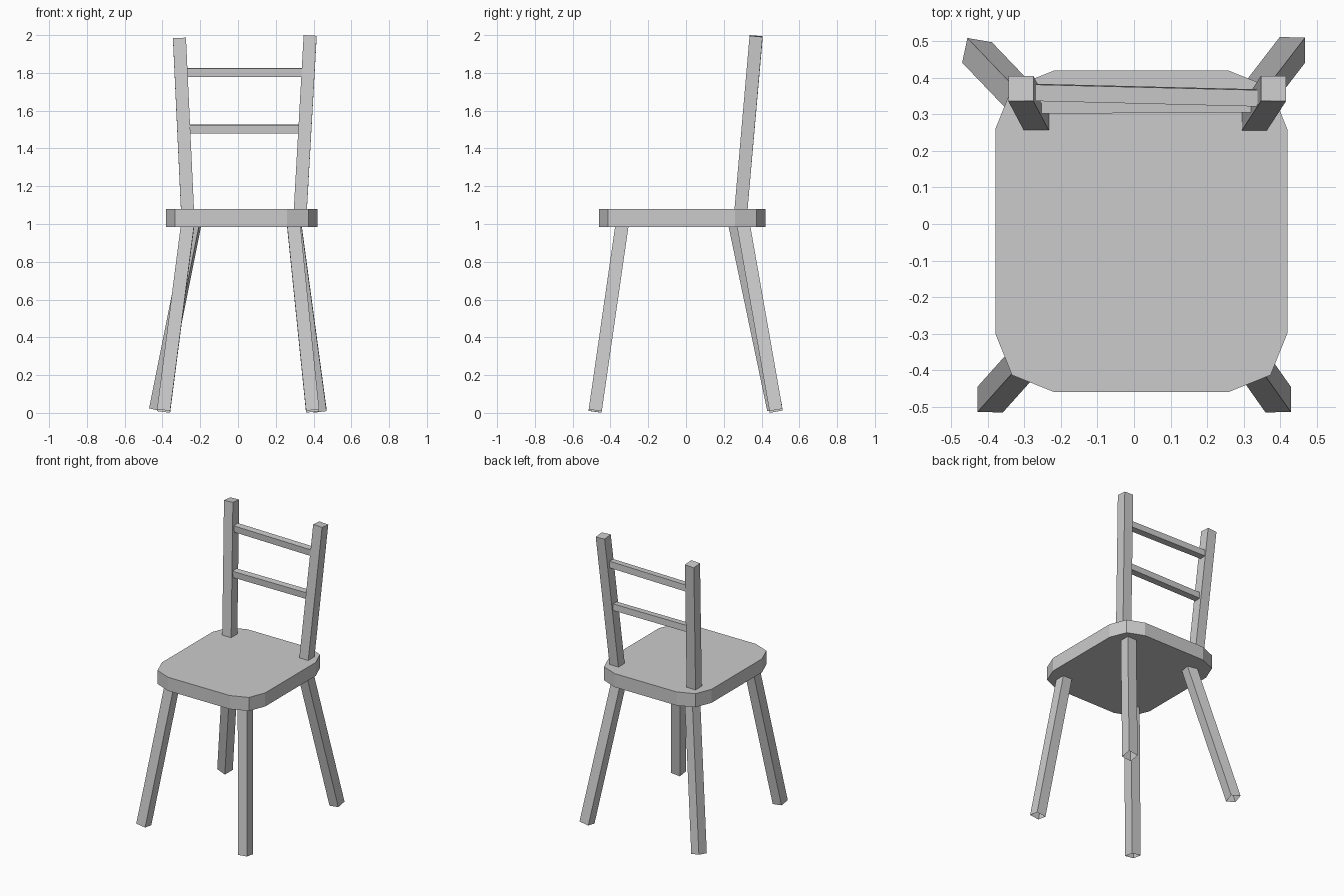
import bpy, bmesh, math
from mathutils import Vector, Matrix

if "Cube" in bpy.data.objects:
    bpy.data.objects.remove(bpy.data.objects["Cube"])


def finish(name, bm):
    mesh = bpy.data.meshes.new(name)
    bm.to_mesh(mesh)
    bm.free()
    obj = bpy.data.objects.new(name, mesh)
    bpy.context.collection.objects.link(obj)
    return obj


def beam(name, start, end, size, side=(1, 0, 0), twist=0, open_start=False):
    """Square bar between two points, cut square to its own axis."""
    a, b = Vector(start), Vector(end)
    d = (b - a).normalized()
    s = Vector(side)
    u = (s - d * s.dot(d)).normalized()
    v = d.cross(u)
    frame = Matrix((u, v, d)).transposed().to_4x4()
    frame = frame @ Matrix.Rotation(math.radians(twist), 4, 'Z')
    bm = bmesh.new()
    bmesh.ops.create_cube(bm, size=1)
    if open_start:
        foot = [f for f in bm.faces if f.normal.z < -0.9]
        bmesh.ops.delete(bm, geom=foot, context='FACES_ONLY')
    scale = Matrix.Diagonal((size, size, (b - a).length, 1))
    bm.transform(Matrix.Translation((a + b) / 2) @ frame @ scale)
    return finish(name, bm)


# Seat: slab with two-segment rounded corners
x0, x1, y0, y1, r, c = -0.38, 0.42, -0.46, 0.42, 0.16, 0.046
outline = []
for x, y, sx, sy in ((x0, y0, 1, 1), (x1, y0, -1, 1), (x1, y1, -1, -1), (x0, y1, 1, -1)):
    corner = [(x, y + sy * r), (x + sx * c, y + sy * c), (x + sx * r, y)]
    outline += corner if sx == sy else corner[::-1]
bm = bmesh.new()
face = bm.faces.new([bm.verts.new((x, y, 0.985)) for x, y in outline])
top = bmesh.ops.extrude_face_region(bm, geom=[face], use_keep_orig=True)
bmesh.ops.translate(bm, vec=(0, 0, 0.095),
                    verts=[g for g in top["geom"] if isinstance(g, bmesh.types.BMVert)])
bmesh.ops.recalc_face_normals(bm, faces=bm.faces[:])
finish("seat", bm)

# Splayed legs, open at the foot
legs = {
    "front_leg_left": ((-0.394, -0.481, 0.010), (-0.266, -0.338, 1.0), 0),
    "front_leg_right": ((0.395, -0.481, 0.010), (0.294, -0.338, 1.0), 0),
    "back_leg_right": ((0.434, 0.477, 0.011), (0.300, 0.303, 1.0), 0),
    "back_leg_left": ((-0.430, 0.470, 0.022), (-0.234, 0.265, 1.0), -12),
}
for name, (foot, head, twist) in legs.items():
    beam(name, foot, head, 0.07, twist=twist, open_start=True)

# Back posts leaning outwards and backwards
beam("back_post_left", (-0.266, 0.288, 1.04), (-0.310, 0.371, 1.982), 0.069)
beam("back_post_right", (0.328, 0.288, 1.04), (0.382, 0.371, 1.995), 0.069)

# Back rails
beam("upper_rail", (-0.29, 0.361, 1.803), (0.36, 0.345, 1.803), 0.045, side=(0, 1, 0), twist=3)
beam("lower_rail", (-0.28, 0.326, 1.502), (0.34, 0.329, 1.502), 0.045, side=(0, 1, 0), twist=3)
